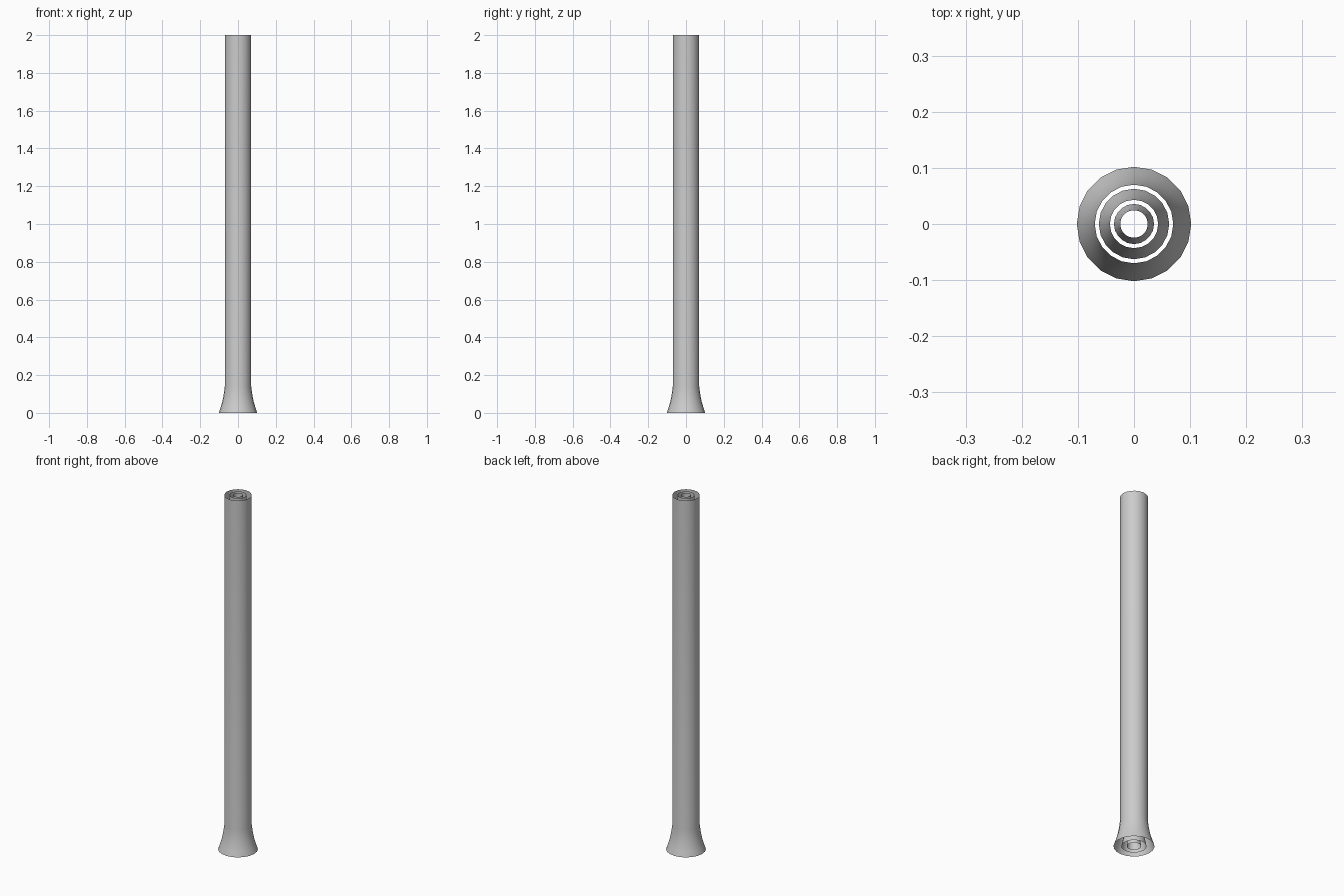
import bpy, bmesh, math

if "Cube" in bpy.data.objects:
    bpy.data.objects.remove(bpy.data.objects["Cube"])

SIDES = 20
# Flared tube profile (radius, height)
PROFILE = [(0.102, 0.0), (0.092, 0.03), (0.083, 0.06), (0.076, 0.095), (0.070, 0.14), (0.070, 2.0)]


def flared_tube(name, scale):
    """Open-ended tube with a flared foot, narrowed by scale."""
    bm = bmesh.new()
    rings = []
    for r, z in PROFILE:
        rings.append([bm.verts.new((r * scale * math.cos(2 * math.pi * i / SIDES),
                                    r * scale * math.sin(2 * math.pi * i / SIDES), z))
                      for i in range(SIDES)])
    for low, high in zip(rings, rings[1:]):
        for i in range(SIDES):
            j = (i + 1) % SIDES
            face = bm.faces.new((low[i], low[j], high[j], high[i]))
            face.smooth = True
    mesh = bpy.data.meshes.new(name)
    bm.to_mesh(mesh)
    bm.free()
    obj = bpy.data.objects.new(name, mesh)
    bpy.context.collection.objects.link(obj)
    return obj


# Three nested open tubes
for name, scale in (("outer_tube", 1.0), ("middle_tube", 0.615), ("inner_tube", 0.35)):
    flared_tube(name, scale)
